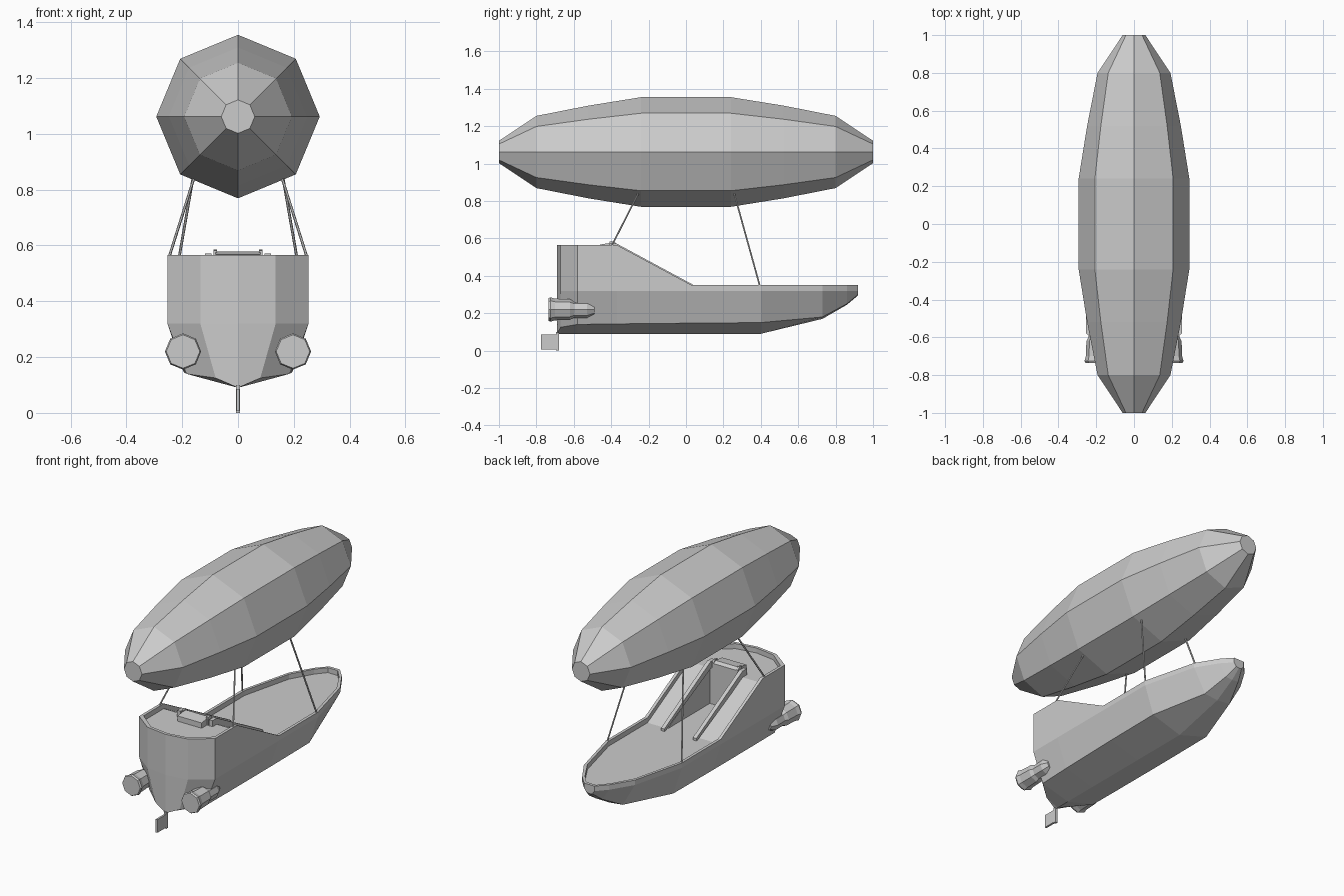
import bpy, bmesh, math
from mathutils import Vector

if "Cube" in bpy.data.objects:
    bpy.data.objects.remove(bpy.data.objects["Cube"])


def finish(name, bm, mirror=False):
    bmesh.ops.remove_doubles(bm, verts=bm.verts, dist=0.0005)
    bmesh.ops.recalc_face_normals(bm, faces=bm.faces)
    me = bpy.data.meshes.new(name)
    bm.to_mesh(me)
    bm.free()
    ob = bpy.data.objects.new(name, me)
    bpy.context.collection.objects.link(ob)
    if mirror:
        mod = ob.modifiers.new("mirror", 'MIRROR')
        mod.use_clip = True
    return ob


def lathe(name, profile, x, z, n=8, mirror=False):
    """Faceted solid of revolution around a line parallel to y."""
    bm = bmesh.new()
    rings = [[bm.verts.new((x + r * math.cos(2 * math.pi * k / n), y,
                            z + r * math.sin(2 * math.pi * k / n)))
              for k in range(n)] for y, r in profile]
    for a, b in zip(rings, rings[1:]):
        for k in range(n):
            bm.faces.new((a[k], a[(k + 1) % n], b[(k + 1) % n], b[k]))
    bm.faces.new(rings[0])
    bm.faces.new(rings[-1])
    return finish(name, bm, mirror)


def prism(name, yz, x0, x1, mirror=False):
    """Side profile extruded along x."""
    bm = bmesh.new()
    a, b = ([bm.verts.new((x, y, z)) for y, z in yz] for x in (x0, x1))
    bm.faces.new(a)
    bm.faces.new(b)
    for k in range(len(yz)):
        j = (k + 1) % len(yz)
        bm.faces.new((a[k], a[j], b[j], b[k]))
    return finish(name, bm, mirror)


def rope(name, p, q, r=0.005):
    p, q = Vector(p), Vector(q)
    d = q - p
    bm = bmesh.new()
    bmesh.ops.create_cone(bm, cap_ends=True, segments=6, radius1=r, radius2=r, depth=d.length)
    rot = d.to_track_quat('Z', 'Y').to_matrix()
    for v in bm.verts:
        v.co = rot @ v.co + (p + q) / 2
    return finish(name, bm, True)


# Balloon
half = [(0.24, 0.293), (0.52, 0.248), (0.8, 0.193), (1.0, 0.06)]
lathe("balloon", [(-y, r) for y, r in reversed(half)] + half, 0, 1.062)

# Hull stations: half width, y, top z, chine x, chine z, keel z
stations = [
    (0, -0.69, 0.565, 0, 0.09, 0.09),
    (0.135, -0.67, 0.565, 0.08, 0.125, 0.09),
    (0.253, -0.58, 0.565, 0.185, 0.14, 0.09),
    (0.253, -0.37, 0.565, 0.19, 0.143, 0.09),
    (0.253, 0.03, 0.35, 0.195, 0.147, 0.09),
    (0.253, 0.4, 0.35, 0.195, 0.15, 0.09),
    (0.17, 0.73, 0.35, 0.09, 0.18, 0.17),
    (0.09, 0.86, 0.35, 0.045, 0.25, 0.245),
    (0.035, 0.92, 0.35, 0.02, 0.3, 0.295),
    (0, 0.92, 0.35, 0, 0.295, 0.295),
]
FLOOR, NOTCH = 0.32, 0.10
bm = bmesh.new()


def face(*pts):
    uniq = []
    for p in pts:
        if not any((Vector(p) - Vector(q)).length < 0.0005 for q in uniq):
            uniq.append(p)
    if len(uniq) > 2:
        bm.faces.new([bm.verts.new(p) for p in uniq])


cols = []
for i, (w, y, zt, cx, cz, kz) in enumerate(stations):
    rx = w * 0.93
    ry = y + 0.018 if i < 3 else y - 0.018 if i > 5 else y
    zd = zt - 0.03
    cols.append([(0, y, kz), (cx, y, cz), (w, y, 0.32), (w, y, zt),
                 (rx, ry, zt), (rx, ry, zd), (min(rx, NOTCH), ry, zd), (0, ry, zd)])
for i, (a, b) in enumerate(zip(cols, cols[1:])):
    for k in range(7):
        if not (i == 3 and k == 6):
            face(a[k], b[k], b[k + 1], a[k + 1])
# Stairwell cut into the sloping deck: back wall, side wall and floor
e3, c3, e4, c4 = cols[3][6], cols[3][7], cols[4][6], cols[4][7]
e3l, c3l = (e3[0], e3[1], FLOOR), (0, c3[1], FLOOR)
face(e3, c3, c3l, e3l)
face(e3, e3l, e4)
face(e3l, c3l, c4, e4)
finish("hull", bm, True)

# Rails along the stairwell and block at its head
prism("stair_rail", [(0.07, 0.315), (0.07, 0.335), (-0.37, 0.572), (-0.41, 0.572), (-0.41, 0.53), (-0.37, 0.53)],
      0.095, 0.118, True)
prism("stair_head", [(-0.46, 0.53), (-0.46, 0.567), (-0.39, 0.578), (-0.37, 0.566), (-0.37, 0.53)],
      -0.08, 0.08)
prism("stair_head_post", [(-0.41, 0.53), (-0.41, 0.582), (-0.385, 0.585), (-0.37, 0.57), (-0.37, 0.53)],
      0.075, 0.087, True)

# Engines
lathe("engine", [(-0.735, 0.06), (-0.725, 0.065), (-0.7, 0.058), (-0.62, 0.055), (-0.6, 0.045),
                 (-0.53, 0.046), (-0.49, 0.028)], 0.197, 0.22, 8, True)

# Rudder and its post
prism("rudder", [(-0.775, 0.006), (-0.775, 0.085), (-0.69, 0.085), (-0.69, 0.006)], -0.006, 0.006)
prism("rudder_post", [(-0.695, 0.0), (-0.695, 0.1), (-0.68, 0.1), (-0.68, 0.0)], -0.008, 0.008)

# Suspension ropes
rope("rear_rope", (0.248, -0.4, 0.555), (0.155, -0.25, 0.85))
rope("bow_rope", (0.248, 0.395, 0.345), (0.16, 0.255, 0.85))
